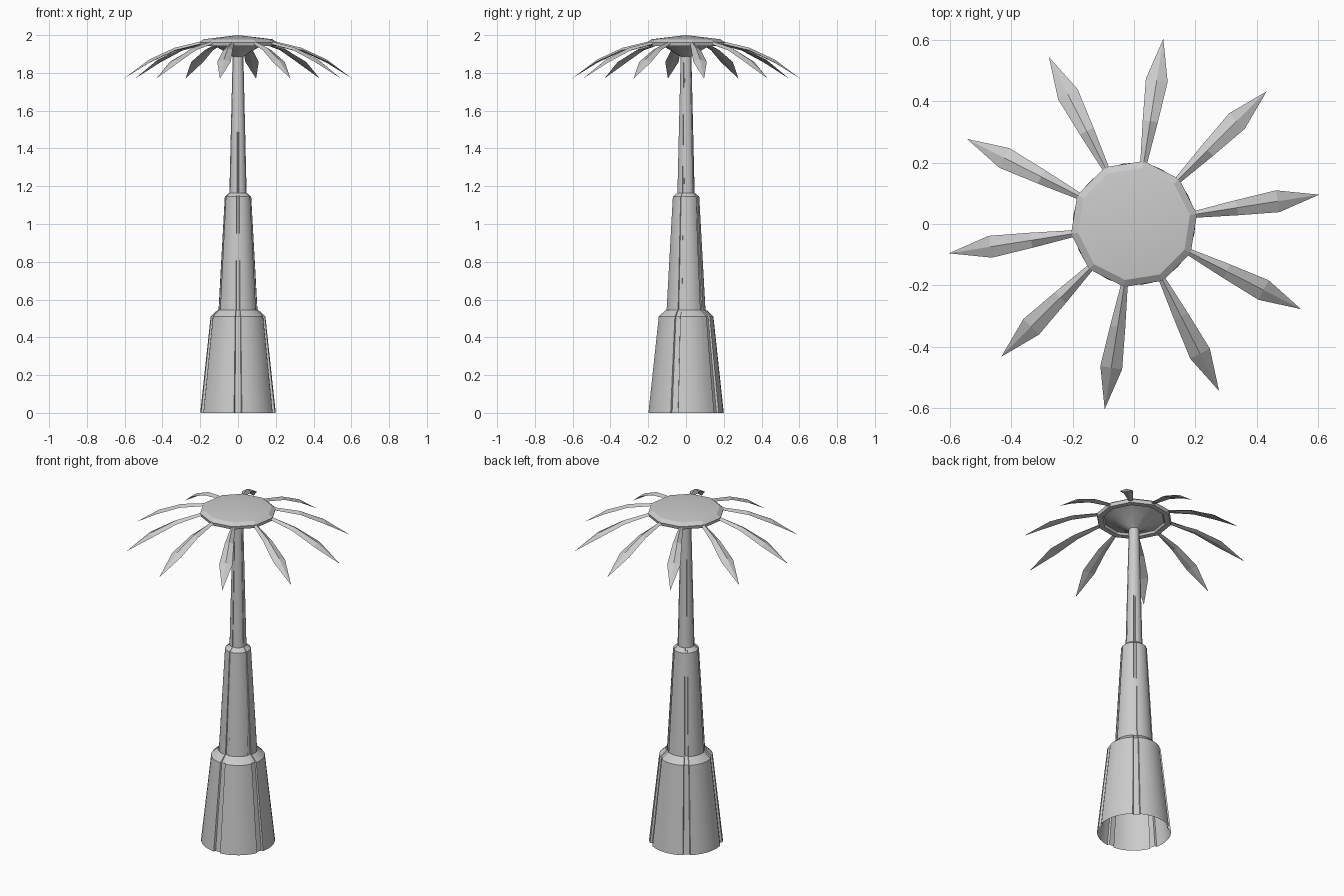
import bpy, bmesh
from math import sin, cos, pi, radians

if "Cube" in bpy.data.objects:
    bpy.data.objects.remove(bpy.data.objects["Cube"])


def make_object(name, bm, smooth=None):
    bmesh.ops.recalc_face_normals(bm, faces=bm.faces)
    me = bpy.data.meshes.new(name)
    bm.to_mesh(me)
    bm.free()
    ob = bpy.data.objects.new(name, me)
    bpy.context.collection.objects.link(ob)
    if smooth:
        bpy.ops.object.select_all(action='DESELECT')
        ob.select_set(True)
        bpy.context.view_layer.objects.active = ob
        bpy.ops.object.shade_smooth_by_angle(angle=radians(smooth))
    return ob


def loft(bm, rings):
    loops = [[bm.verts.new(p) for p in ring] for ring in rings]
    for a, b in zip(loops, loops[1:]):
        n = len(a)
        for i in range(n):
            j = (i + 1) % n
            bm.faces.new((a[i], a[j], b[j], b[i]))
    return loops


def grooved_ring(r, z, depth=0.06):
    # five curved plates separated by shallow grooves, one facing front
    pts = []
    for k in range(5):
        c = 270 + 72 * k
        for a in (-5, 5):
            t = radians(c + a)
            q = r * (1 - depth)
            pts.append((q * cos(t), q * sin(t), z))
        for s in range(7):
            t = radians(c + 6 + 60 * s / 6)
            pts.append((r * cos(t), r * sin(t), z))
    return pts


# Trunk: three tapering tiers, open underneath
tiers = {
    "trunk_lower": [(0.20, 0), (0.145, 0.51), (0.108, 0.545)],
    "trunk_middle": [(0.104, 0.53), (0.07, 1.145), (0.046, 1.165)],
    "trunk_upper": [(0.046, 1.15), (0.028, 1.91)],
}
for name, profile in tiers.items():
    bm = bmesh.new()
    loft(bm, [grooved_ring(r, z) for r, z in profile])
    make_object(name, bm, 25)

# Crown: ten-sided cap with a hollow rim and a cone underneath
bm = bmesh.new()
profile = [(0.185, 1.978), (0.208, 1.962), (0.203, 1.943),
           (0.172, 1.943), (0.165, 1.955), (0.11, 1.935), (0.028, 1.885)]
loops = loft(bm, [[(r * cos(radians(9 + 36 * k)), r * sin(radians(9 + 36 * k)), z)
                   for k in range(10)] for r, z in profile])
apex = bm.verts.new((0, 0, 2.0))
for i in range(10):
    bm.faces.new((loops[0][i], loops[0][(i + 1) % 10], apex))
make_object("crown", bm, 20)

# Leaves: drooping blades with a raised midrib, (radius, height, half width)
stations = [(0.18, 1.966, 0.009), (0.34, 1.928, 0.025), (0.475, 1.866, 0.036)]
for k in range(10):
    t = radians(9 + 36 * k)

    def place(r, w, z):
        return (r * cos(t) - w * sin(t), r * sin(t) + w * cos(t), z)

    bm = bmesh.new()
    loops = loft(bm, [[place(r, -w, z - 0.008), place(r, 0, z + 0.005),
                       place(r, w, z - 0.008), place(r, 0, z - 0.012)]
                      for r, z, w in stations])
    bm.faces.new(loops[0])
    tip = bm.verts.new(place(0.612, 0, 1.77))
    for i in range(4):
        bm.faces.new((loops[-1][i], loops[-1][(i + 1) % 4], tip))
    make_object(f"leaf_{k + 1}", bm)
